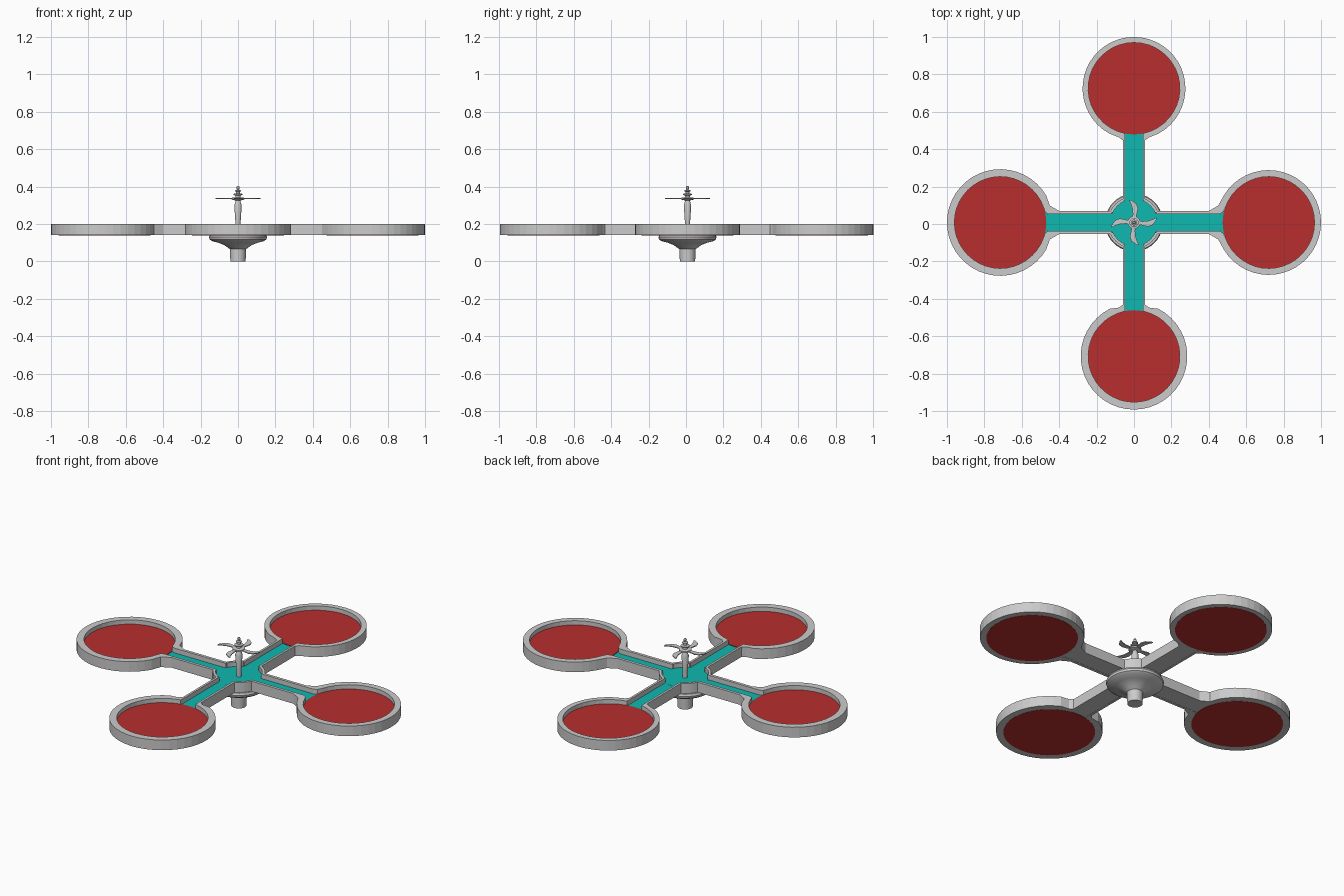
import bpy, bmesh
from math import sin, cos, pi, radians, sqrt, asin, atan2
from mathutils import Matrix, Vector

cube = bpy.data.objects.get("Cube")
if cube:
    bpy.data.objects.remove(cube)


def material(name, rgb):
    m = bpy.data.materials.new(name)
    m.use_nodes = True
    m.diffuse_color = (*rgb, 1)
    m.node_tree.nodes["Principled BSDF"].inputs["Base Color"].default_value = (*rgb, 1)
    return m


GREY = material("light grey", (0.6, 0.6, 0.6))
TEAL = material("teal", (0.005, 0.48, 0.44))
RED = material("red", (0.48, 0.027, 0.027))

HUB_Y = 0.008
BASE, TOP, FLOOR, DISC = 0.14, 0.20, 0.172, 0.175
HUB_OUT, HUB_IN = 0.14, 0.125


def finish(name, bm, mats, turn=0, smooth=False):
    """Turn a bmesh into an object set on the hub axis."""
    bmesh.ops.recalc_face_normals(bm, faces=bm.faces)
    if len(mats) > 1:
        for f in bm.faces:
            f.material_index = 1 if f.normal.z > 0.5 else 0
    bm.transform(Matrix.Translation((0, HUB_Y, 0)) @ Matrix.Rotation(turn, 4, "Z"))
    me = bpy.data.meshes.new(name)
    bm.to_mesh(me)
    bm.free()
    ob = bpy.data.objects.new(name, me)
    bpy.context.collection.objects.link(ob)
    for m in mats:
        me.materials.append(m)
    if smooth:
        bpy.ops.object.select_all(action="DESELECT")
        ob.select_set(True)
        bpy.context.view_layer.objects.active = ob
        bpy.ops.object.shade_smooth_by_angle(angle=radians(35))
    return ob


def prism(name, pts, z0, z1, mats, turn=0):
    bm = bmesh.new()
    face = bm.faces.new([bm.verts.new((x, y, z0)) for x, y in pts])
    up = bmesh.ops.extrude_face_region(bm, geom=[face])
    verts = [v for v in up["geom"] if isinstance(v, bmesh.types.BMVert)]
    bmesh.ops.translate(bm, verts=verts, vec=(0, 0, z1 - z0))
    return finish(name, bm, mats, turn)


def wall(name, outer, inner, turn=0):
    """Upright wall between two open outlines of equal length."""
    bm = bmesh.new()
    rows = []
    for o, i in zip(outer, inner):
        corners = [(*o, BASE), (*o, TOP), (*i, TOP), (*i, BASE)]
        rows.append([bm.verts.new(c) for c in corners])
    for a, b in zip(rows, rows[1:]):
        for k in range(4):
            n = (k + 1) % 4
            bm.faces.new((a[k], a[n], b[n], b[k]))
    bm.faces.new(rows[0])
    bm.faces.new(rows[-1])
    return finish(name, bm, [GREY], turn)


def lathe(name, profile, steps=40):
    bm = bmesh.new()
    verts = [bm.verts.new((r, 0, z)) for r, z in profile]
    edges = [bm.edges.new(p) for p in zip(verts, verts[1:])]
    bmesh.ops.spin(bm, geom=verts + edges, cent=(0, 0, 0), axis=(0, 0, 1),
                   angle=2 * pi, steps=steps)
    bmesh.ops.remove_doubles(bm, verts=bm.verts, dist=1e-5)
    return finish(name, bm, [GREY], smooth=True)


def arc(cx, r, a0, a1, n):
    return [(cx + r * cos(a0 + (a1 - a0) * k / n), r * sin(a0 + (a1 - a0) * k / n))
            for k in range(n + 1)]


def keyhole(start, neck, cx, r):
    """Arm edge, flare and ring outline, from the hub round and back."""
    a = atan2(neck[-1][1], neck[-1][0] - cx)
    a = pi - asin(min(1, neck[-1][1] / r))
    side = [(start, neck[0][1])] + neck[:-1]
    return side + arc(cx, r, a, -a, 36) + [(x, -y) for x, y in reversed(side)]


# Four arms, each ending in a round pan
NECK_WIDE = ([(0.40, 0.062), (0.45, 0.09), (0.48, 0.145)],
             [(0.455, 0.045), (0.475, 0.055), (0.485, 0.08)])
NECK_SHORT = ([(0.44, 0.06), (0.455, 0.08), (0.48, 0.13)],
              [(0.465, 0.047), (0.475, 0.048), (0.48, 0.055)])
ARMS = [("left", 0.72, 0.28, NECK_WIDE), ("back", 0.717, 0.275, NECK_SHORT),
        ("right", 0.715, 0.285, NECK_WIDE), ("front", 0.715, 0.285, NECK_SHORT)]

for k, (side, cx, r, (neck_out, neck_in)) in enumerate(ARMS):
    turn = k * pi / 2
    outer = keyhole(0.125, neck_out, cx, r)
    inner = keyhole(0.115, neck_in, cx, 0.245)
    wall(side + "_arm_wall", outer, inner, turn)
    # Channel floor of the arm
    h = neck_in[0][1]
    floor = [(0.1, -h), (0.46, -h), (0.5, -0.08), (0.5, 0.08), (0.46, h), (0.1, h)]
    prism(side + "_arm_floor", floor, BASE + 0.001, FLOOR, [GREY, TEAL], turn)
    # Pan disc
    prism(side + "_pan_disc", arc(cx, 0.246, 0, 2 * pi, 48)[:-1],
          BASE - 0.001, DISC, [RED], turn)
    # Curved hub wall between neighbouring arms
    a = asin(0.058 / HUB_OUT)
    wall(side + "_hub_wall", arc(0, HUB_OUT, a, pi / 2 - a, 8),
         arc(0, HUB_IN, a, pi / 2 - a, 8), turn)

# Hub floor
prism("hub_floor", arc(0, 0.13, 0, 2 * pi, 40)[:-1], BASE + 0.001, FLOOR + 0.0005,
      [GREY, TEAL])

# Dish and foot under the hub
lathe("hub_dish", [(0, 0.141), (0.15, 0.141), (0.155, 0.13), (0.152, 0.118),
                   (0.14, 0.109), (0.105, 0.1), (0.075, 0.088), (0.055, 0.074),
                   (0.043, 0.066), (0.041, 0), (0, 0)])

# Mast, widening upward to a stepped cap
lathe("mast", [(0, 0.17), (0.013, 0.17), (0.014, 0.21), (0.02, 0.3), (0.016, 0.312),
               (0.012, 0.325), (0.034, 0.331), (0.034, 0.34), (0.014, 0.343),
               (0.014, 0.352), (0.024, 0.355), (0.024, 0.361), (0.01, 0.364),
               (0.01, 0.372), (0.016, 0.375), (0.016, 0.38), (0.006, 0.383),
               (0.009, 0.393), (0.006, 0.401), (0, 0.403)], 24)

# Four swept rotor blades
spine = [(0.02, 0, 0.008), (0.045, -6, 0.011), (0.075, -5, 0.015),
         (0.1, 1, 0.015), (0.122, 10, 0.006)]
for k in range(4):
    edges = {s: [(r * cos(radians(a)), r * sin(radians(a)) + s * w)
                 for r, a, w in spine] for s in (-1, 1)}
    prism("rotor_blade_%d" % (k + 1), edges[-1] + edges[1][::-1], 0.333, 0.338,
          [GREY], k * pi / 2)
